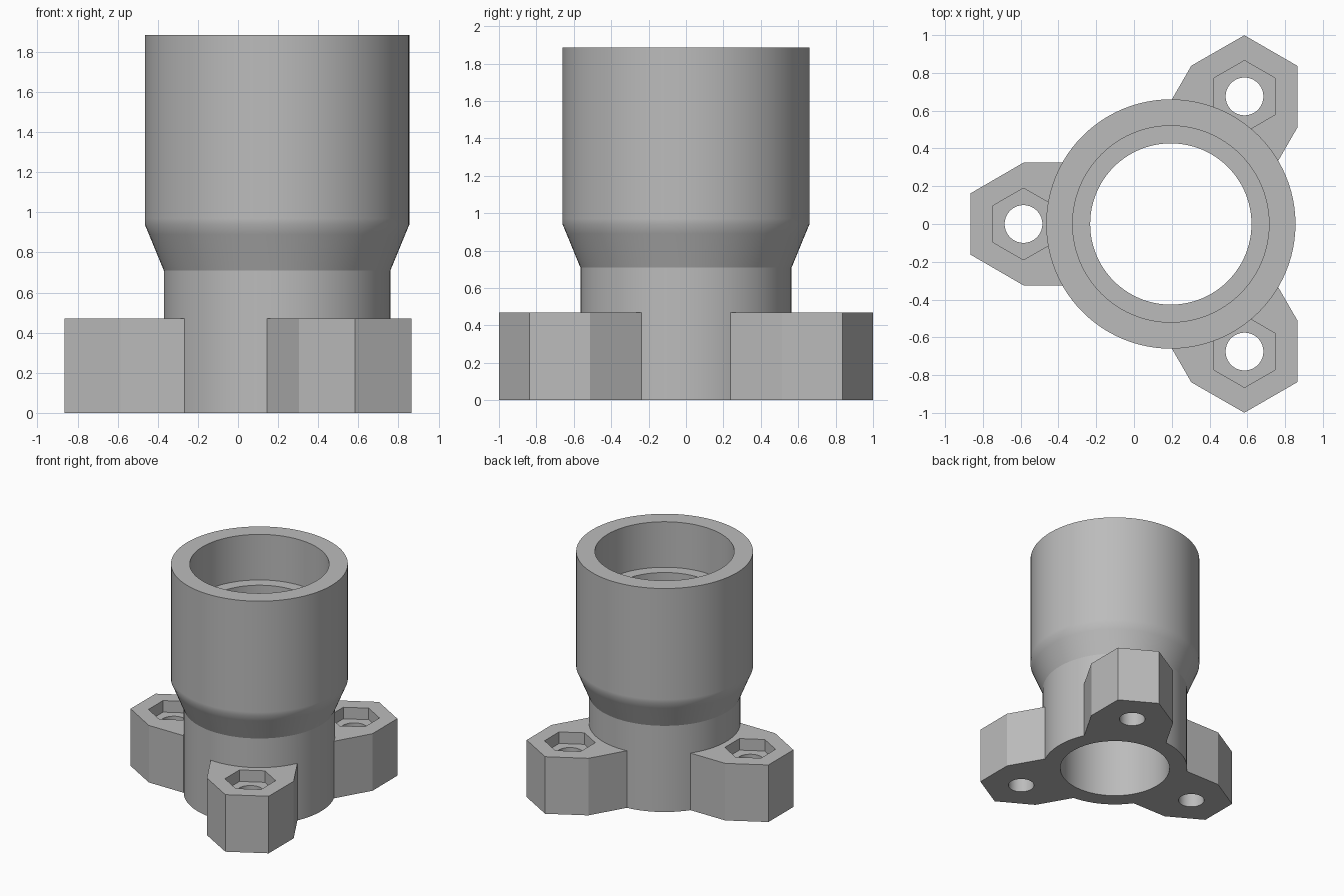
import bpy, bmesh
from math import sin, cos, pi, radians

cube = bpy.data.objects.get("Cube")
if cube:
    bpy.data.objects.remove(cube, do_unlink=True)

AXIS_X = 0.195       # tube axis, the three lugs make the outline lopsided
LUG_DIST = 0.78      # bolt circle radius
LUG_TOP = 0.47
HEIGHT = 1.885
NECK_TOP = 0.71
LUG_ANGLES = [radians(a) for a in (60, 180, 300)]

grey = bpy.data.materials.new("plain_grey")
grey.use_nodes = True
colour = (0.5, 0.5, 0.5, 1)
grey.diffuse_color = colour
grey.node_tree.nodes["Principled BSDF"].inputs["Base Color"].default_value = colour


def make_object(name, bm):
    bmesh.ops.recalc_face_normals(bm, faces=bm.faces)
    mesh = bpy.data.meshes.new(name)
    bm.to_mesh(mesh)
    bm.free()
    mesh.materials.append(grey)
    obj = bpy.data.objects.new(name, mesh)
    bpy.context.collection.objects.link(obj)
    return obj


def revolve(name, profile, segments=96):
    """Closed solid from (radius, height) pairs around the tube axis."""
    bm = bmesh.new()
    rings = [[bm.verts.new((AXIS_X + r * cos(2 * pi * i / segments),
                            r * sin(2 * pi * i / segments), z))
              for i in range(segments)] for r, z in profile]
    for low, high in zip(rings, rings[1:]):
        for i in range(segments):
            j = (i + 1) % segments
            bm.faces.new((low[i], low[j], high[j], high[i]))
    bm.faces.new(rings[0])
    bm.faces.new(rings[-1])
    return make_object(name, bm)


def prism(name, outline, z0, z1, angle):
    """Extrude an outline given in (outward, sideways) lug coordinates."""
    bm = bmesh.new()
    c, s = cos(angle), sin(angle)
    face = bm.faces.new([bm.verts.new((AXIS_X + u * c - v * s, u * s + v * c, z0))
                         for u, v in outline])
    top = bmesh.ops.extrude_face_region(bm, geom=[face])["geom"]
    bmesh.ops.translate(bm, vec=(0, 0, z1 - z0),
                        verts=[g for g in top if isinstance(g, bmesh.types.BMVert)])
    return make_object(name, bm)


def polygon(radius, sides):
    return [(LUG_DIST + radius * cos(2 * pi * (i + 0.5) / sides),
             radius * sin(2 * pi * (i + 0.5) / sides)) for i in range(sides)]


def combine(target, tool, operation):
    mod = target.modifiers.new(operation, 'BOOLEAN')
    mod.operation, mod.object, mod.solver = operation, tool, 'EXACT'
    bpy.context.view_layer.objects.active = target
    bpy.ops.object.modifier_apply(modifier=mod.name)
    bpy.data.objects.remove(tool, do_unlink=True)


# Tube: neck, flare and wide socket (extra rings keep the flare blend tight)
socket = revolve("flanged_socket", [
    (0.565, 0), (0.565, NECK_TOP), (0.639, 0.89), (0.66, 0.94),
    (0.66, 0.97), (0.66, HEIGHT)])

# Lugs: hexagonal outer end, straight sides running into the neck
lug_outline = [(0.2, -0.325), (LUG_DIST, -0.325), (1.06, -0.1625),
               (1.06, 0.1625), (LUG_DIST, 0.325), (0.2, 0.325)]
for a in LUG_ANGLES:
    combine(socket, prism("lug", lug_outline, 0, LUG_TOP, a), 'UNION')

# Stepped bore
combine(socket, revolve("bore_cutter", [
    (0.427, -0.1), (0.427, 1.51), (0.52, 1.51), (0.52, HEIGHT + 0.1)]), 'DIFFERENCE')

# Bolt holes and hexagonal nut pockets
for a in LUG_ANGLES:
    combine(socket, prism("hole_cutter", polygon(0.1, 48), -0.1, 0.42, a), 'DIFFERENCE')
    combine(socket, prism("nut_cutter", polygon(0.19, 6), LUG_TOP - 0.095, 0.6, a), 'DIFFERENCE')

# Smooth round walls, with a crisp line where the neck meets the flare
bpy.ops.object.select_all(action='DESELECT')
socket.select_set(True)
bpy.context.view_layer.objects.active = socket
bpy.ops.object.shade_smooth_by_angle(angle=radians(30))
verts = socket.data.vertices
for edge in socket.data.edges:
    if all(abs(verts[v].co.z - NECK_TOP) < 0.001 for v in edge.vertices):
        edge.use_edge_sharp = True
